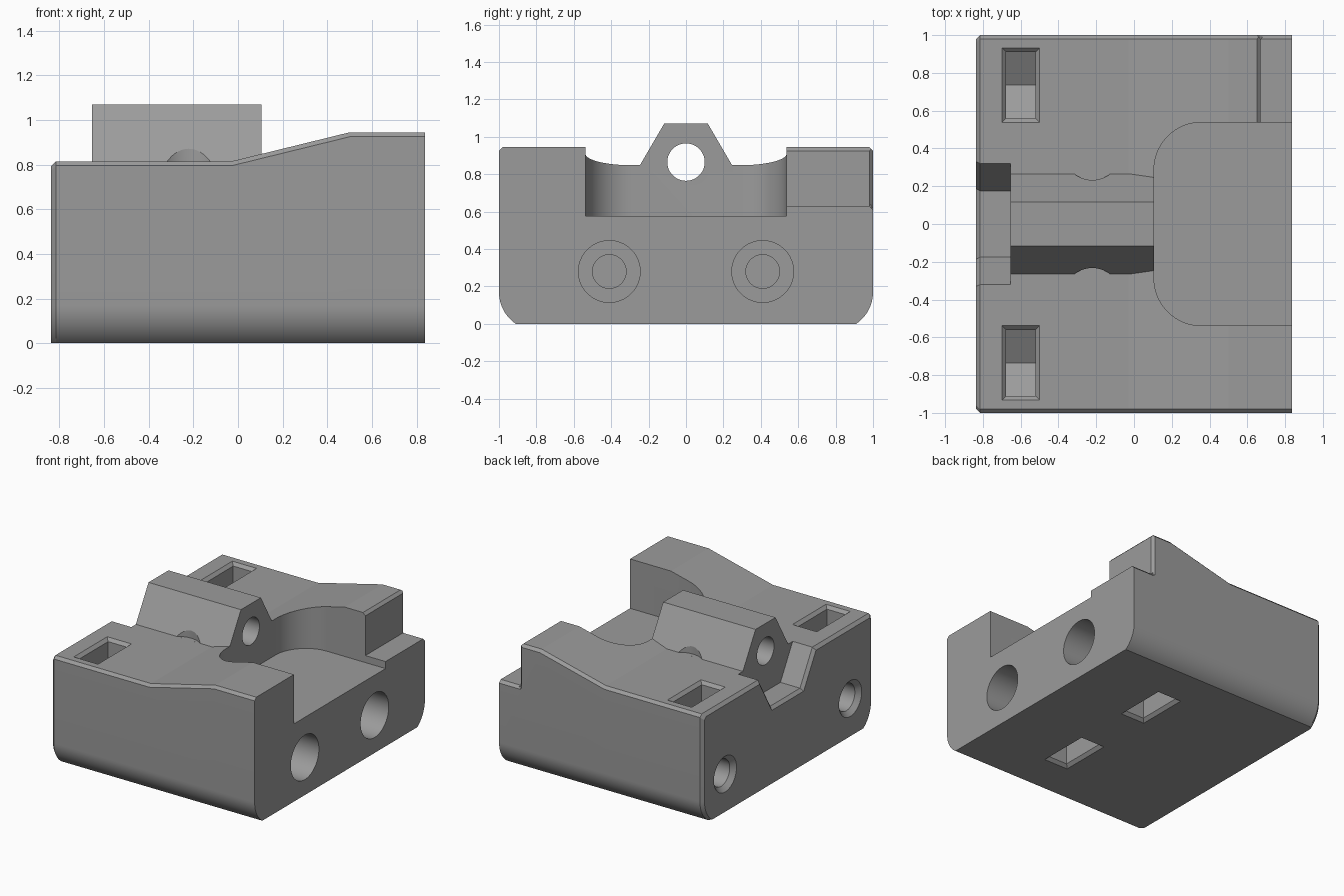
import bpy, bmesh, math
from mathutils import Vector

if "Cube" in bpy.data.objects:
    bpy.data.objects.remove(bpy.data.objects["Cube"])

AXES = {"x": lambda t, a, b: (t, a, b),
        "y": lambda t, a, b: (a, t, b),
        "z": lambda t, a, b: (a, b, t)}


def loft(name, axis, sections):
    """Closed solid through matching outlines placed along an axis."""
    bm = bmesh.new()
    rings = [[bm.verts.new(AXES[axis](t, a, b)) for a, b in pts] for t, pts in sections]
    n = len(rings[0])
    for r, s in zip(rings, rings[1:]):
        for i in range(n):
            j = (i + 1) % n
            bm.faces.new((r[i], r[j], s[j], s[i]))
    bm.faces.new(rings[0])
    bm.faces.new(rings[-1])
    bmesh.ops.recalc_face_normals(bm, faces=bm.faces)
    me = bpy.data.meshes.new(name)
    bm.to_mesh(me)
    bm.free()
    ob = bpy.data.objects.new(name, me)
    bpy.context.collection.objects.link(ob)
    return ob


def circle(cy, cz, r, n=64):
    return [(cy + r * math.cos(2 * math.pi * i / n), cz + r * math.sin(2 * math.pi * i / n))
            for i in range(n)]


def mirrored(half):
    """Outline from its right half, mirrored across the first coordinate."""
    return half + [(-a, b) for a, b in reversed(half)]


def rect(cx, cy, hx, hy):
    return [(cx - hx, cy - hy), (cx + hx, cy - hy), (cx + hx, cy + hy), (cx - hx, cy + hy)]


def combine(target, tool, op):
    mod = target.modifiers.new(op.lower(), "BOOLEAN")
    mod.operation = op
    mod.solver = "EXACT"
    mod.object = tool
    bpy.context.view_layer.objects.active = target
    bpy.ops.object.modifier_apply(modifier=mod.name)
    bpy.data.objects.remove(tool, do_unlink=True)


# Body: cross-section with rounded lower corners and chamfered upper edges
def body_section(top, inset=0.0):
    r, zc, c = 0.205, 0.17, 0.02
    end = math.asin(zc / r)
    half = []
    for i in range(13):
        t = -end * (1 - i / 12)
        half.append((1 - r + r * math.cos(t) - inset, zc + r * math.sin(t)))
    half += [(1 - inset, top - c - inset), (1 - c - inset, top - inset)]
    return mirrored(half)


body = loft("mount_block", "x", [
    (-0.838, body_section(0.815, 0.022)), (-0.816, body_section(0.815)),
    (-0.03, body_section(0.815)), (0.5, body_section(0.945)), (0.836, body_section(0.945))])

# Raised ridge with sloping flanks
ridge = mirrored([(0.333, 0.70), (0.117, 1.07)])
combine(body, loft("ridge", "x", [(-0.72, ridge), (0.2, ridge)]), "UNION")


def cut(axis, *sections):
    combine(body, loft("cutter", axis, sections), "DIFFERENCE")


# Wide open recess with rounded inner corners
corner = [(0.355 - 0.25 * math.cos(t), 0.288 + 0.25 * math.sin(t))
          for t in (math.pi / 2 * i / 16 for i in range(17))]
upper = corner + [(1.0, 0.538)]
recess = upper + [(x, -y) for x, y in reversed(upper)]
cut("z", (0.578, recess), (1.3, recess))


# Tapered notch at the far end of the ridge, with a flared mouth
def notch(e):
    return mirrored([(0.175 + 0.58 * e, 0.565 - e), (0.542 + 1.15 * e, 1.2)])


cut("x", (-0.858, notch(0.04)), (-0.816, notch(0)), (-0.655, notch(0)))

# Bore along the ridge
bore = circle(0, 0.865, 0.1)
cut("x", (-0.75, bore), (0.3, bore))

# Round reliefs in the ridge flanks
for s in (-1, 1):
    relief = circle(-0.222, s * 0.39, 0.157)
    cut("z", (0.8151, relief), (1.3, relief))

# Corner step and its chamfered edges
step = rect(0.87, 0.838, 0.2, 0.3)
cut("z", (0.63, step), (1.3, step))


def diamond(a, b, r=0.02):
    return [(a - r, b), (a, b - r), (a + r, b), (a, b + r)]


for axis, a, b, t0, t1 in (("y", 0.67, 0.945, 0.5, 1.1),
                           ("z", 0.67, 1.0, 0.62, 1.1),
                           ("x", 1.0, 0.63, 0.66, 0.9)):
    d = diamond(a, b)
    cut(axis, (t0, d), (t1, d))


# Nut pockets with pointed ends and chamfered mouths; up = +1 opens at the top
def nut_pocket(x, y, up, mouth):
    far = mouth + up * 0.1
    prof = [(y + 0.175, far), (y + 0.175, 0.28 - up * 0.101), (y, 0.28 - up * 0.202),
            (y - 0.175, 0.28 - up * 0.101), (y - 0.175, far)]
    cut("x", (x - 0.0775, prof), (x + 0.0775, prof))
    cut("z", (mouth + up * 0.01, rect(x, y, 0.11, 0.207)),
        (mouth - up * 0.035, rect(x, y, 0.065, 0.162)))


for s in (-1, 1):
    # Counterbored screw holes in the near end
    y = s * 0.41
    cut("x", (0.40, circle(y, 0.28, 0.165)), (0.9, circle(y, 0.28, 0.165)))
    cut("x", (-0.1, circle(y, 0.28, 0.09)), (0.5, circle(y, 0.28, 0.09)))
    nut_pocket(0.19, y, -1, 0.0)
    # Chamfered screw holes in the far end
    y = s * 0.735
    cut("x", (-0.86, circle(y, 0.28, 0.155)), (-0.805, circle(y, 0.28, 0.1)),
        (-0.3, circle(y, 0.28, 0.1)))
    nut_pocket(-0.6, y, 1, 0.815)

# Plain grey finish
grey = bpy.data.materials.new("plain_grey")
grey.diffuse_color = (0.33, 0.33, 0.33, 1)
grey.use_nodes = True
grey.node_tree.nodes["Principled BSDF"].inputs["Base Color"].default_value = grey.diffuse_color
body.data.materials.clear()
body.data.materials.append(grey)
for p in body.data.polygons:
    p.material_index = 0

bpy.ops.object.select_all(action="DESELECT")
body.select_set(True)
bpy.context.view_layer.objects.active = body
bpy.ops.object.shade_smooth_by_angle(angle=math.radians(10))

# Settle on the floor, centred
pts = [v.co for v in body.data.vertices]
lo = Vector([min(p[i] for p in pts) for i in range(3)])
hi = Vector([max(p[i] for p in pts) for i in range(3)])
shift = Vector((-(lo.x + hi.x) / 2, -(lo.y + hi.y) / 2, -lo.z))
for v in body.data.vertices:
    v.co += shift
